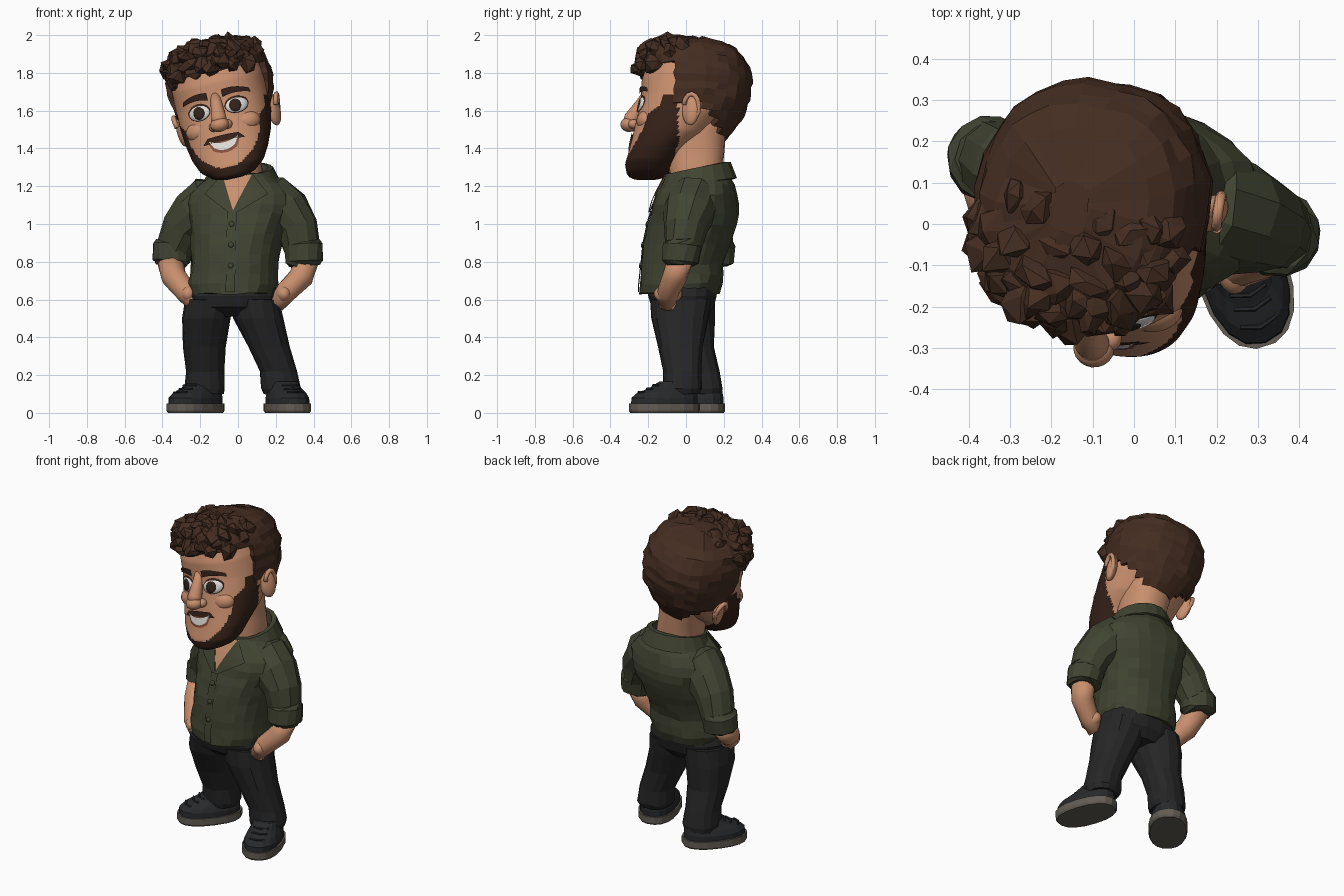
import bpy, bmesh, math, random
from mathutils import Matrix, Vector

if "Cube" in bpy.data.objects:
    bpy.data.objects.remove(bpy.data.objects["Cube"])
random.seed(4)
COL = dict(skin=(.58, .275, .155), hair=(.058, .026, .015), beard=(.036, .015, .009), shirt=(.052, .058, .031),
           trousers=(.019, .019, .02), shoe=(.021, .022, .024), sole=(.125, .108, .09), white=(.75, .73, .7),
           iris=(.03, .016, .01), lip=(.25, .08, .05))
MAT = {}
for n, c in COL.items():
    MAT[n] = bpy.data.materials.new(n)
    MAT[n].diffuse_color = (*c, 1)
RZ = lambda d: Matrix.Rotation(math.radians(d), 4, 'Z')
ID = Matrix.Identity(4)
HEAD = Matrix.Translation((-.055, .04, 1.55)) @ RZ(-8) @ Matrix.Rotation(math.radians(-13), 4, 'Y')
BODY = RZ(-8)
P = 2.3  # superellipse power of all cross-sections


def make(name, bm, mats, M=ID, smooth=False, jitter=0):
    for v in bm.verts:
        v.co += Vector([random.uniform(-jitter, jitter) for _ in range(3)])
    me = bpy.data.meshes.new(name)
    bm.to_mesh(me)
    bm.free()
    me.transform(M)
    for m in mats.split():
        me.materials.append(MAT[m])
    for p in me.polygons:
        p.use_smooth = smooth
    ob = bpy.data.objects.new(name, me)
    bpy.context.collection.objects.link(ob)
    return ob


def at(rings, z):
    """Interpolated ring (z, cx, half width, front y, back y)."""
    z = min(max(z, rings[0][0]), rings[-1][0])
    for a, b in zip(rings, rings[1:]):
        if z <= b[0]:
            t = (z - a[0]) / (b[0] - a[0])
            return [p + (q - p) * t for p, q in zip(a, b)]


def ring_point(r, a):
    z, cx, hw, yf, yb = r
    f = lambda v: math.copysign(abs(v) ** (2 / P), v)
    return Vector((cx + hw * f(math.cos(a)), (yf + yb) / 2 + (yb - yf) / 2 * f(math.sin(a)), z))


def front_y(rings, x, z):
    _, cx, hw, yf, yb = at(rings, z)
    t = min(abs(x - cx) / hw, .999)
    return (yf + yb) / 2 - (yb - yf) / 2 * (1 - t ** P) ** (1 / P)


def skin_rings(bm, loops):
    vs = [[bm.verts.new(p) for p in l] for l in loops]
    n = len(vs[0])
    for a, b in zip(vs, vs[1:]):
        for i in range(n):
            bm.faces.new((a[i], a[(i + 1) % n], b[(i + 1) % n], b[i]))
    bm.faces.new(vs[0][::-1])
    bm.faces.new(vs[-1])


def loft(name, rings, mats, M=ID, seg=14, steps=0, smooth=False, jitter=0, rule=None, keep=None):
    bm = bmesh.new()
    z0, z1 = rings[0][0], rings[-1][0]
    rs = [at(rings, z0 + (z1 - z0) * i / steps) for i in range(steps + 1)] if steps else rings
    skin_rings(bm, [[ring_point(r, 2 * math.pi * i / seg) for i in range(seg)] for r in rs])
    if rule:
        for f in bm.faces:
            f.material_index = int(rule(f.calc_center_median()))
    if keep:
        bmesh.ops.delete(bm, geom=[f for f in bm.faces if not keep(f.calc_center_median())], context='FACES')
    return make(name, bm, mats, M, smooth, jitter)


def tube(name, pts, mat, M=ID, seg=10, smooth=False, jitter=0):
    """Round tube through (x, y, z, radius) points."""
    bm, loops = bmesh.new(), []
    c = [Vector(p[:3]) for p in pts]
    for i, p in enumerate(pts):
        q = (c[min(i + 1, len(c) - 1)] - c[max(i - 1, 0)]).to_track_quat('Z', 'Y')
        loops.append([c[i] + q @ Vector((p[3] * math.cos(a), p[3] * math.sin(a), 0))
                      for a in (2 * math.pi * k / seg for k in range(seg))])
    skin_rings(bm, loops)
    return make(name, bm, mat, M, smooth, jitter)


def ball(name, loc, rad, mat, M=ID, rot=ID):
    bm = bmesh.new()
    bmesh.ops.create_uvsphere(bm, u_segments=20, v_segments=12, radius=1,
                              matrix=Matrix.Translation(loc) @ rot @ Matrix.Diagonal((*rad, 1)))
    return make(name, bm, mat, M, True)


def patch(name, rings, quad, off, mat, M, bow=0, n=10):
    """Thin sheet draped on the front of a loft; corners (x, z) run anticlockwise from bottom left."""
    bm, g = bmesh.new(), []
    A, B, C, D = [Vector(q) for q in quad]
    for j in range(n + 1):
        row = []
        for i in range(n + 1):
            u, v = i / n, j / n
            x, z = A.lerp(B, u).lerp(D.lerp(C, u), v)
            z += bow * (2 * u - 1) ** 2
            row.append(bm.verts.new((x, front_y(rings, x, z) - off, z)))
        g.append(row)
    for j in range(n):
        for i in range(n):
            bm.faces.new((g[j][i], g[j][i + 1], g[j + 1][i + 1], g[j + 1][i]))
    bmesh.ops.remove_doubles(bm, verts=bm.verts, dist=1e-5)
    return make(name, bm, mat, M)


def disc(name, rings, x0, z0, rx, rz, off, mat, M, n=20):
    """Thin oval draped on the front of a loft, with its rim pressed into the surface."""
    bm = bmesh.new()
    loops = []
    for k, o in ((1, -.004), (.95, off), (.5, off * 1.15), (.05, off * 1.2)):
        loops.append([])
        for i in range(n):
            a = 2 * math.pi * i / n
            x, z = x0 + k * rx * math.cos(a), z0 + k * rz * math.sin(a)
            loops[-1].append((x, front_y(rings, x, z) - o, z))
    skin_rings(bm, loops)
    return make(name, bm, mat, M, True)


# Head with beard coloured by region
HR = [(-.315, 0, .05, -.32, -.2), (-.3, 0, .11, -.345, -.14), (-.25, 0, .17, -.355, -.09), (-.18, 0, .205, -.335, -.03),
      (-.1, 0, .228, -.318, .08), (0, 0, .245, -.298, .17), (.1, 0, .25, -.28, .22), (.2, 0, .25, -.28, .24),
      (.3, 0, .235, -.25, .22), (.4, 0, .15, -.15, .12)]


def is_beard(c):
    cheek = (c.x / .198) ** 2 + ((c.z + .02) / .235) ** 2 > 1
    return c.z < .08 and c.y < -.05 and cheek and c.y > -.14 - 1.6 * max(.03 - c.z, 0)


loft('head', HR, 'skin beard', HEAD, 90, 70, True, rule=is_beard)
tube('nose_bridge', [(0, -.255, .14, .025), (0, -.288, .08, .032), (0, -.33, .01, .042), (0, -.34, -.02, .04)], 'skin', HEAD, 16, True)
ball('nose_tip', (0, -.345, -.025), (.05, .045, .038), 'skin', HEAD)
# Facial features mirrored about the head's centre line
for s, side in ((-1, 'left'), (1, 'right')):
    ball(side + '_nostril', (s * .036, -.315, -.03), (.028, .03, .025), 'skin', HEAD)
    ball(side + '_cheek', (s * .118, -.225, -.035), (.085, .062, .06), 'skin', HEAD)
    disc(side + '_eye_rim', HR, s * .102, .063, .064, .046, .003, 'beard', HEAD)
    disc(side + '_eye', HR, s * .102, .06, .059, .04, .007, 'white', HEAD)
    disc(side + '_iris', HR, s * .1 - .004, .06, .033, .036, .0095, 'iris', HEAD)
    q = [(.04, .128), (.185, .125), (.18, .148), (.04, .168)]
    q = q if s > 0 else [(-q[i][0], q[i][1]) for i in (1, 0, 3, 2)]
    patch(side + '_eyebrow', HR, q, .009, 'beard', HEAD, -.012)
    tilt = RZ(-s * 22)
    ball(side + '_ear', (s * .25, .02, 0), (.03, .05, .086), 'skin', HEAD, tilt)
    rim = [(s * .27 + .012 * s * math.sin(a), .025 + .04 * math.cos(a), .012 + .066 * math.sin(a), .013)
           for a in (math.radians(d) for d in range(-80, 200, 28))]
    tube(side + '_ear_rim', rim, 'skin', HEAD, 8, True)
patch('moustache', HR, [(-.115, -.112), (.115, -.112), (.085, -.08), (-.085, -.08)], .009, 'beard', HEAD, -.004)
patch('lips', HR, [(-.065, -.175), (.065, -.175), (.095, -.112), (-.095, -.112)], .006, 'lip', HEAD, .02)
patch('teeth', HR, [(-.058, -.16), (.058, -.16), (.08, -.12), (-.08, -.12)], .009, 'white', HEAD, .02)

# Hair cap, cut away around the face, ears and nape
CR = [(-.1, 0, .15, -.25, .18), (0, 0, .235, -.26, .245), (.1, 0, .268, -.27, .29), (.2, 0, .28, -.28, .305),
      (.3, 0, .272, -.285, .285), (.38, 0, .232, -.27, .23), (.425, 0, .15, -.19, .14), (.44, 0, .05, -.08, .05)]


def is_hair(c):
    if c.y < -.08:
        return c.z > .26
    return c.z > (.03 if c.y < .05 else .06 - 1.25 * (c.y - .05))


cap = loft('hair_cap', CR, 'hair', HEAD, 26, 15, jitter=.008, keep=is_hair)
sol = cap.modifiers.new('thickness', 'SOLIDIFY')
sol.thickness, sol.offset = .045, -1
# Chunky curls over the front and crown
bm = bmesh.new()
for z, n, back in ((.27, 17, -.13), (.315, 19, -.06), (.36, 19, 0), (.395, 17, 0), (.42, 12, .0), (.435, 6, .0)):
    for i in range(n):
        p = ring_point(at(CR, z), 2 * math.pi * (i + random.uniform(-.25, .25)) / n)
        if p.y > back:
            continue
        p.x *= .93
        p.z -= .022 if z > .39 else random.uniform(-.01, .012)
        M = Matrix.Translation(p) @ Matrix.Rotation(random.uniform(0, 6), 4, Vector((random.random(), random.random(), 1)))
        r = random.uniform(.044, .06)
        new = bmesh.ops.create_icosphere(bm, subdivisions=1, radius=r, matrix=M @ Matrix.Diagonal((1.15, 1, .75, 1)))
        for v in new['verts']:
            v.co += Vector([random.uniform(-.01, .01) for _ in range(3)])
make('hair_curls', bm, 'hair', HEAD)

# Neck
loft('neck', [(1.12, .01, .13, -.08, .2), (1.3, 0, .13, -.09, .195), (1.4, -.02, .13, -.1, .205), (1.56, -.05, .15, -.1, .215)],
     'skin', ID, 24, 8, True)

# Shirt body, open neck, placket and buttons
TR = [(.63, -.02, .222, -.25, .175), (.69, -.02, .24, -.248, .19), (.8, -.015, .228, -.235, .195), (.9, -.01, .24, -.225, .235),
      (1.03, .005, .265, -.195, .28), (1.13, .01, .3, -.16, .28), (1.18, .01, .28, -.138, .27),
      (1.22, .01, .22, -.118, .255), (1.265, .01, .155, -.1, .225)]
loft('shirt_body', TR, 'shirt', BODY, 22, 12, jitter=.006)
patch('open_neck_skin', TR, [(0, 1.07), (0, 1.07), (.095, 1.26), (-.075, 1.26)], .008, 'skin', BODY)
patch('button_placket', TR, [(-.03, .64), (.02, .64), (.02, 1.07), (-.03, 1.07)], .006, 'shirt', BODY)
patch('right_lapel', TR, [(-.005, 1.06), (.02, 1.06), (.18, 1.16), (.09, 1.265)], .014, 'shirt', BODY)
patch('left_lapel', TR, [(-.02, 1.06), (.005, 1.06), (-.07, 1.265), (-.16, 1.16)], .014, 'shirt', BODY)
for i, z in enumerate((.78, .89, 1.0)):
    disc(f'button_{i + 1}', TR, -.005, z, .015, .015, .012, 'shirt', BODY, 10)

# Folded collar
bm, prev = bmesh.new(), None
for i in range(17):
    t = i / 8 - 1
    a = math.radians(150 * t)
    s, c = math.sin(a), math.cos(a)
    top = 1.285 + .035 * c
    tip = max(0, abs(t) - .65) / .35
    cur = [bm.verts.new(p) for p in ((.01 + .142 * s, .065 + .15 * c, top - .06), (.01 + .148 * s, .065 + .155 * c, top),
                                     (.01 + .16 * s, .065 + .168 * c, top), (.01 + .2 * s, .065 + .197 * c, top - .08 - .035 * tip))]
    if prev:
        for k in range(3):
            bm.faces.new((prev[k], prev[k + 1], cur[k + 1], cur[k]))
    prev = cur
make('collar', bm, 'shirt', BODY).modifiers.new('thickness', 'SOLIDIFY').thickness = .012

# Arms: sleeve, rolled cuff and bare forearm reaching into the pocket
ARMS = dict(right=(1, [(.1, .06, 1.15, .09), (.17, .04, 1.12, .145), (.25, .015, 1.06, .138), (.315, -.005, .98, .115), (.345, -.02, .86, .097)],
                   [(.36, -.03, .82, .072), (.335, -.06, .72, .066), (.255, -.095, .64, .058), (.2, -.1, .57, .045)]),
            left=(-1, [(-.08, .09, 1.15, .09), (-.155, .095, 1.12, .14), (-.225, .11, 1.06, .132), (-.295, .135, .98, .112), (-.34, .16, .86, .097)],
                  [(-.36, .145, .82, .072), (-.34, .06, .72, .066), (-.275, -.05, .64, .058), (-.22, -.08, .57, .045)]))
for side, (s, sleeve, fore) in ARMS.items():
    tube(side + '_sleeve', sleeve, 'shirt', seg=11, jitter=.006)
    y = sleeve[-1][1]
    tube(side + '_cuff', [(s * .342, y, .905, .09), (s * .346, y, .885, .104), (s * .352, y - .01, .80, .102), (s * .354, y - .01, .78, .08)],
         'shirt', seg=12, jitter=.004)
    tube(side + '_forearm', fore, 'skin', seg=16, smooth=True)
    ball(side + '_hand', (fore[2][0] - s * .012, fore[2][1], .63), (.046, .075, .05), 'skin')

# Trousers
loft('hips', [(.51, -.03, .15, -.12, .11), (.56, -.025, .235, -.185, .15), (.62, -.025, .25, -.203, .165), (.7, -.02, .215, -.2, .16)],
     'trousers', seg=18)
LEGS = dict(right=[(.1, .228, .095, -.115, .075), (.13, .226, .107, -.125, .085), (.22, .212, .1, -.12, .08),
                   (.35, .16, .11, -.15, .09), (.5, .107, .13, -.185, .12), (.6, .09, .13, -.19, .14)],
            left=[(.1, -.175, .098, -.01, .19), (.13, -.175, .108, -.02, .195), (.22, -.175, .1, -.03, .18),
                  (.35, -.178, .11, -.08, .15), (.5, -.167, .13, -.16, .155), (.6, -.15, .128, -.18, .155)])
for side, rings in LEGS.items():
    loft(side + '_trouser_leg', rings, 'trousers', seg=14, jitter=.004)

# Shoes: sole, upper and laces
UP = [(.045, 0, .104, -.188, .178), (.08, 0, .103, -.185, .178), (.105, 0, .092, -.155, .175), (.13, 0, .08, -.09, .172), (.165, 0, .072, -.03, .165)]
for side, x, y, turn in (('right', .26, -.11, 18), ('left', -.222, .04, -38)):
    M = Matrix.Translation((x, y, 0)) @ RZ(turn)
    loft(side + '_sole', [(0, 0, .106, -.19, .18), (.012, 0, .113, -.197, .187), (.05, 0, .113, -.197, .187)], 'sole', M, 18)
    loft(side + '_shoe', UP, 'shoe', M, 16)
    for k in range(3):
        z = .108 + .018 * k
        yy = at(UP, z)[3]
        tube(f'{side}_lace_{k + 1}', [(-.045, yy + .014, z, .006), (0, yy, z + .002, .007), (.045, yy + .014, z, .006)],
             'shoe', M, 6)

for m in bpy.data.materials:
    if m.users and not m.is_grease_pencil:
        m.use_nodes = True
        m.node_tree.nodes["Principled BSDF"].inputs["Base Color"].default_value = m.diffuse_color
